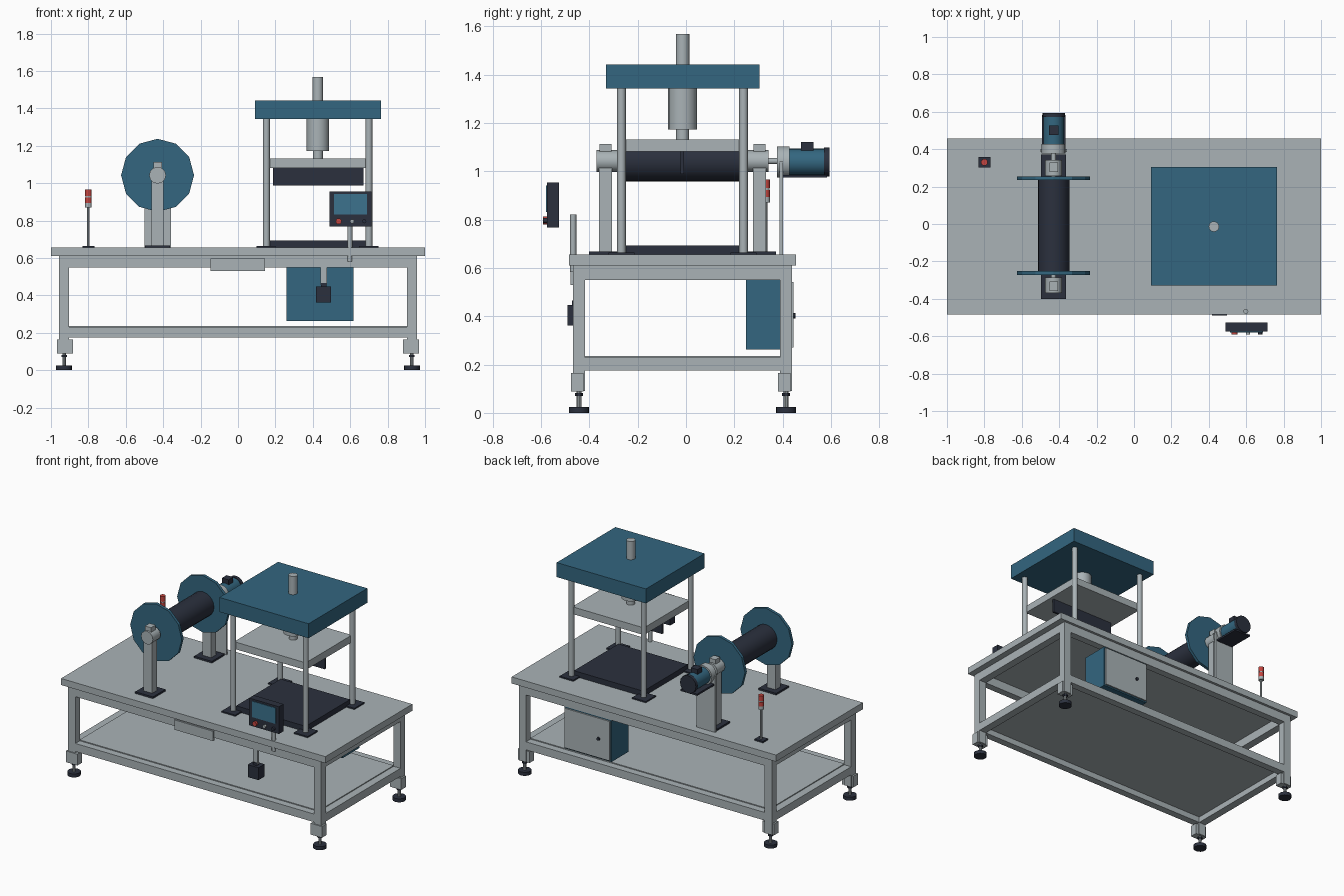
import bpy, math
from mathutils import Matrix

if "Cube" in bpy.data.objects:
    bpy.data.objects.remove(bpy.data.objects["Cube"])


def material(name, rgb):
    m = bpy.data.materials.new(name)
    m.diffuse_color = (*rgb, 1)
    m.use_nodes = True
    m.node_tree.nodes["Principled BSDF"].inputs["Base Color"].default_value = m.diffuse_color
    return m


GREY = material("light grey metal", (0.40, 0.45, 0.47))
BLUE = material("steel blue paint", (0.033, 0.133, 0.214))
DARK = material("dark slate", (0.024, 0.030, 0.048))
RED = material("signal red", (0.55, 0.06, 0.05))
SCREEN = material("screen blue", (0.045, 0.17, 0.27))


def box(name, x, y, z, mat, bevel=0):
    """Box from (min, max) ranges on each axis."""
    vs = [(a, b, c) for a in x for b in y for c in z]
    fs = [(0, 1, 3, 2), (4, 6, 7, 5), (0, 4, 5, 1), (2, 3, 7, 6), (0, 2, 6, 4), (1, 5, 7, 3)]
    me = bpy.data.meshes.new(name)
    me.from_pydata(vs, [], fs)
    me.materials.append(mat)
    ob = bpy.data.objects.new(name, me)
    bpy.context.collection.objects.link(ob)
    if bevel:
        b = ob.modifiers.new("edge", "BEVEL")
        b.width = bevel
        b.segments = 1
    return ob


def cyl(name, c, r, span, mat, axis="z", n=16, smooth=True):
    """Cylinder along z or y; c is the centre in the other two axes."""
    h = span[1] - span[0]
    mid = (span[0] + span[1]) / 2
    loc = (c[0], c[1], mid) if axis == "z" else (c[0], mid, c[1])
    rot = (0, 0, 0) if axis == "z" else (math.pi / 2, 0, 0)
    bpy.ops.mesh.primitive_cylinder_add(vertices=n, radius=r, depth=h, location=loc, rotation=rot)
    ob = bpy.context.object
    ob.name = name
    ob.data.materials.append(mat)
    if smooth:
        bpy.ops.object.shade_smooth_by_angle(angle=math.radians(35))
    return ob


def around(c, half):
    return (c - half, c + half)


# Table top and frame
box("table_top", (-1, 1), (-0.484, 0.456), (0.61, 0.655), GREY)
LEG_Y = (-0.443, 0.414)
for x in (-0.93, 0.93):
    for y in LEG_Y:
        box("leg", around(x, 0.027), around(y, 0.025), (0.09, 0.61), GREY)
        cx = x * 0.925 / 0.93
        box("leg_bracket", around(cx, 0.043), (y - 0.033, y + 0.018), (0.088, 0.165), GREY)
        cyl("foot_stem", (x, y), 0.010, (0.02, 0.09), GREY, n=10)
        cyl("foot_nut", (x, y), 0.017, (0.07, 0.082), DARK, n=6, smooth=False)
        cyl("foot_pad", (x, y), 0.042, (0, 0.024), DARK)
for z in ((0.55, 0.61), (0.175, 0.23)):
    for y in LEG_Y:
        box("long_rail", (-0.904, 0.904), around(y, 0.0248), z, GREY)
    for x in (-0.93, 0.93):
        box("side_rail", around(x, 0.0268), (-0.42, 0.39), z, GREY)
box("lower_shelf", (-0.905, 0.905), (-0.42, 0.39), (0.215, 0.236), GREY)
box("front_plate", (-0.147, 0.145), (-0.477, -0.46), (0.53, 0.597), GREY)

# Press: bed, four posts, crown, platen and ram
PX, PY = (0.152, 0.70), (-0.267, 0.238)
box("press_bed", (0.165, 0.69), (-0.255, 0.225), (0.655, 0.692), DARK)
for x in PX:
    for y in PY:
        cyl("press_post", (x, y), 0.018, (0.66, 1.35), GREY)
        box("post_base", around(x, 0.052), around(y, 0.054), (0.654, 0.664), DARK)
box("press_crown", (0.09, 0.765), (-0.33, 0.305), (1.343, 1.442), BLUE)
box("moving_platen", (0.155, 0.697), (-0.263, 0.234), (1.082, 1.131), GREY)
box("cutting_blade", (0.187, 0.672), (-0.022, -0.008), (0.988, 1.083), DARK)
AX = (0.427, -0.014)
cyl("ram_cylinder", AX, 0.06, (1.172, 1.345), GREY)
cyl("ram_rod", AX, 0.027, (1.13, 1.18), GREY)
cyl("upper_rod", AX, 0.028, (1.44, 1.567), GREY)

# Reel: roll, flanges, bearings, pedestals
RX, RZ = -0.43, 1.042
cyl("reel_roll", (RX, RZ), 0.084, (-0.25, 0.236), DARK, "y", 20)
for y in (-0.262, 0.245):
    cyl("reel_flange", (RX, RZ), 0.195, around(y, 0.010), BLUE, "y", 12, False)
cyl("reel_shaft", (RX, RZ), 0.013, (-0.36, 0.39), GREY, "y", 12)
for y, s in ((-0.333, -1), (0.304, 1)):
    box("pedestal_base", around(RX, 0.067), around(y, 0.068), (0.654, 0.667), DARK)
    box("pedestal", around(RX, 0.033), around(y, 0.027), (0.66, 1.03), GREY)
    cyl("bearing_housing", (RX, RZ), 0.045, around(y - s * 0.005, 0.042), GREY, "y", 12)
    box("bearing_cap", around(RX, 0.023), around(y, 0.025), (1.06, 1.112), GREY)

# Drive motor and its bracket
box("motor_bracket", around(RX, 0.071), (0.386, 0.401), (0.655, 1.04), GREY)
box("motor_shelf", around(RX, 0.063), (0.401, 0.583), (0.973, 0.985), DARK)
cyl("gearbox", (RX, RZ - 0.004), 0.065, (0.377, 0.428), GREY, "y")
cyl("motor_body", (RX, RZ - 0.004), 0.055, (0.428, 0.573), BLUE, "y")
cyl("motor_cap", (RX, RZ - 0.004), 0.06, (0.571, 0.593), DARK, "y")
box("motor_terminal_box", around(RX, 0.025), (0.476, 0.527), (1.08, 1.121), DARK)

# Signal tower
SX = (-0.80, 0.33)
box("signal_base", around(SX[0], 0.032), around(SX[1], 0.027), (0.654, 0.665), DARK)
cyl("signal_pole", SX, 0.007, (0.66, 0.875), GREY, n=10)
cyl("signal_socket", SX, 0.018, (0.87, 0.893), GREY)
cyl("signal_lower_lamp", SX, 0.018, (0.893, 0.922), RED)
cyl("signal_ring", SX, 0.016, (0.922, 0.930), GREY)
cyl("signal_upper_lamp", SX, 0.018, (0.930, 0.965), RED)

# Control panel on the front
cyl("panel_pole", (0.598, -0.467), 0.013, (0.582, 0.82), GREY, n=12)
box("panel_housing", (0.488, 0.713), (-0.576, -0.526), (0.768, 0.954), DARK)
box("panel_screen", (0.512, 0.689), (-0.580, -0.574), (0.832, 0.941), SCREEN)
for x, r, mat in ((0.538, 0.016, RED), (0.61, 0.011, GREY), (0.675, 0.011, DARK)):
    cyl("panel_button", (x, 0.796), r, (-0.592, -0.575), mat, "y", 12)

# Hanging pedal switch box
box("switch_hanger", (0.440, 0.476), (-0.468, -0.452), (0.455, 0.56), GREY)
box("switch_neck", (0.443, 0.473), (-0.472, -0.448), (0.445, 0.465), DARK)
box("switch_box", (0.417, 0.498), (-0.49, -0.425), (0.362, 0.447), DARK)

# Electrical cabinet at the back
box("cabinet", (0.26, 0.617), (0.248, 0.434), (0.262, 0.55), BLUE)
box("cabinet_door", (0.268, 0.609), (0.43, 0.444), (0.271, 0.541), GREY)
cyl("door_latch", (0.35, 0.402), 0.011, (0.44, 0.453), DARK, "y", 10)
